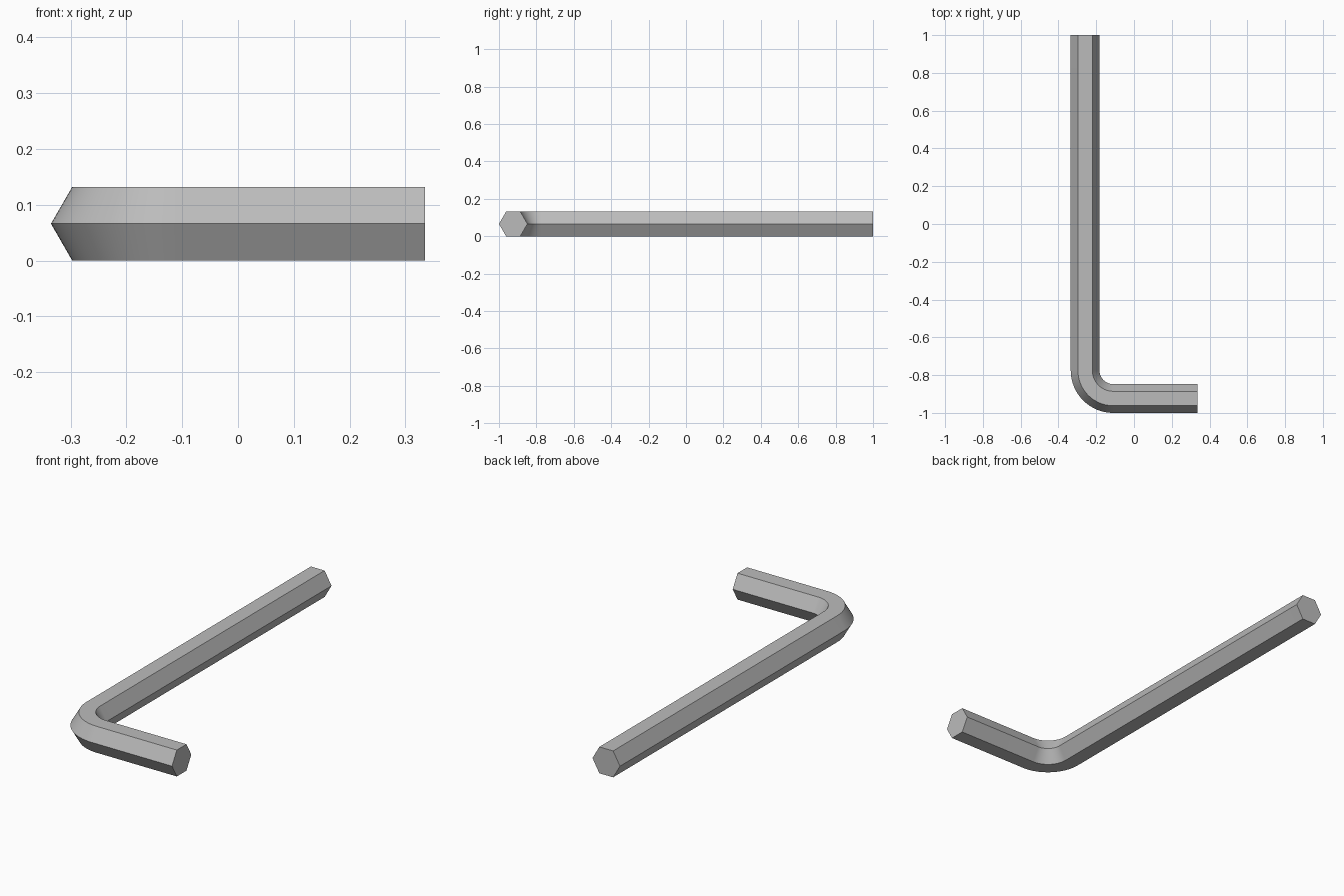
import bpy, bmesh
from math import sin, cos, pi
from mathutils import Vector

cube = bpy.data.objects.get("Cube")
if cube:
    bpy.data.objects.remove(cube, do_unlink=True)

HEX_R = 0.0762                      # corner radius of the hexagonal bar
BEND_R = 0.149                      # centre-line radius of the bend
HALF_X = 0.335
HALF_H = HEX_R * sin(pi / 3)
BEND_SEGMENTS = 24
BEND = Vector((-HALF_X + BEND_R + HEX_R, -1 + BEND_R + HEX_R, HALF_H))

steel = bpy.data.materials.new("steel_grey")
steel.use_nodes = True
color = (0.5, 0.5, 0.5, 1)
steel.diffuse_color = color
steel.node_tree.nodes["Principled BSDF"].inputs["Base Color"].default_value = color

bm = bmesh.new()


def hex_ring(angle, shift=Vector()):
    """Hexagonal cross-section at an angle round the bend, moved along the bar."""
    out = Vector((-cos(angle), -sin(angle), 0))
    up = Vector((0, 0, 1))
    centre = BEND + out * BEND_R + shift
    return [bm.verts.new(centre + HEX_R * (out * cos(k * pi / 3) + up * sin(k * pi / 3)))
            for k in range(6)]


# Long arm end, bend, short arm end
rings = [hex_ring(0, Vector((0, 1 - BEND.y, 0)))]
rings += [hex_ring(pi / 2 * i / BEND_SEGMENTS) for i in range(BEND_SEGMENTS + 1)]
rings.append(hex_ring(pi / 2, Vector((HALF_X - BEND.x, 0, 0))))

# Skin the bar and cap both ends
for a, b in zip(rings, rings[1:]):
    for k in range(6):
        j = (k + 1) % 6
        bm.faces.new((a[k], a[j], b[j], b[k]))
bm.faces.new(rings[0])
bm.faces.new(rings[-1])
bmesh.ops.recalc_face_normals(bm, faces=bm.faces)

mesh = bpy.data.meshes.new("hex_key_bar")
bm.to_mesh(mesh)
bm.free()
mesh.materials.append(steel)
bar = bpy.data.objects.new("hex_key_bar", mesh)
bpy.context.collection.objects.link(bar)

# Smooth bend with crisp hexagon edges
bpy.ops.object.select_all(action='DESELECT')
bar.select_set(True)
bpy.context.view_layer.objects.active = bar
bpy.ops.object.shade_smooth_by_angle(angle=pi / 6)
